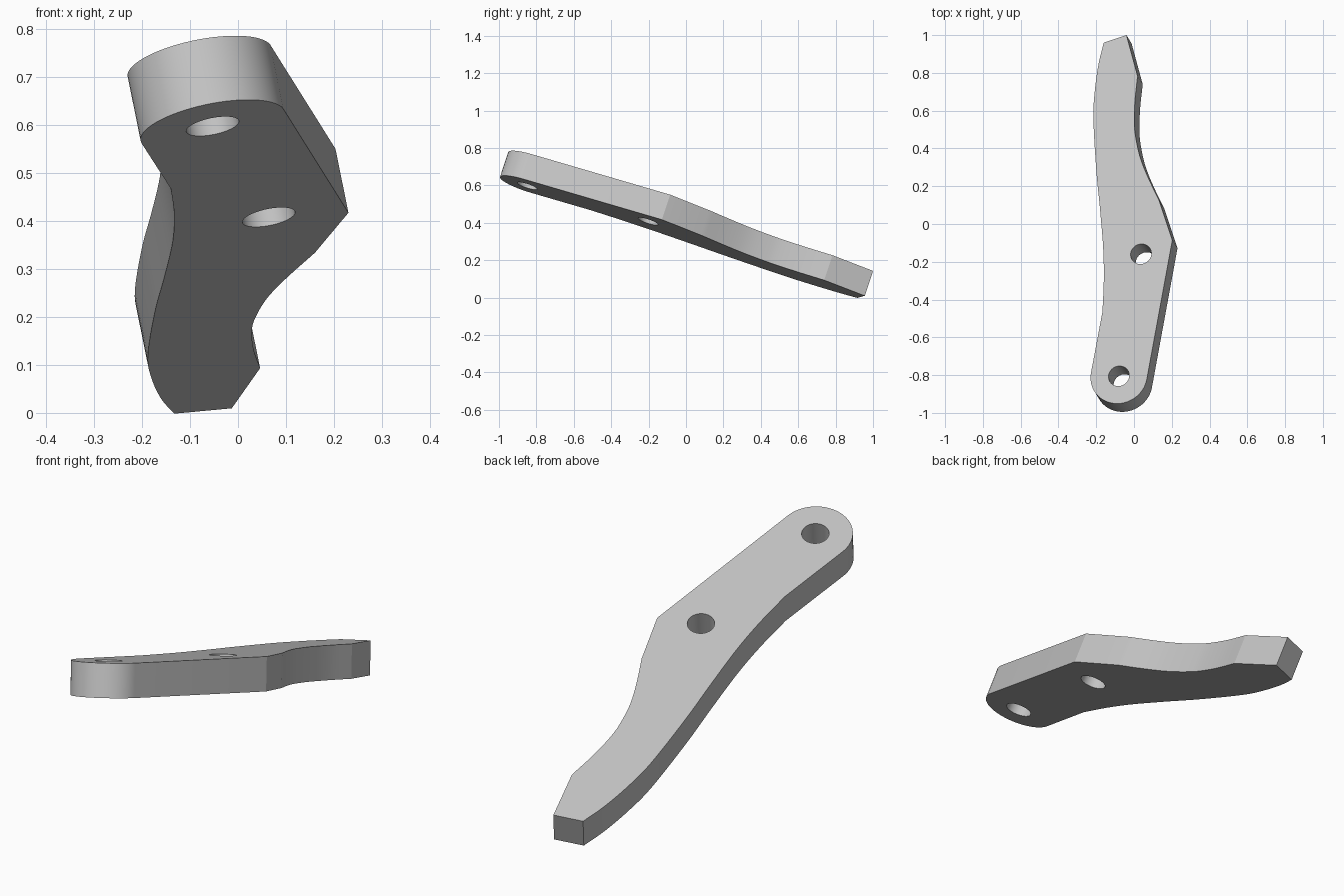
import bpy, bmesh, math
from mathutils import Vector

cube = bpy.data.objects.get("Cube")
if cube:
    bpy.data.objects.remove(cube, do_unlink=True)

# Tilted plane of the plate's upper face: z = HEIGHT + SX * x + SY * y
HEIGHT, SX, SY = 0.481, 0.203, -0.33
THICKNESS = 0.143
normal = Vector((-SX, -SY, 1)).normalized()
tilt = Vector((0, 0, 1)).rotation_difference(normal)
origin = Vector((0, 0, HEIGHT))


def flat(x, y):
    """Plan position to the plate's own flat coordinates."""
    p = tilt.inverted() @ Vector((x, y, SX * x + SY * y))
    return Vector((p.x, p.y, 0))


def smooth_path(points, steps=6):
    """Spline through the points, both ends included."""
    p = [2 * points[0] - points[1]] + points + [2 * points[-1] - points[-2]]
    out = []
    for a, b, c, d in zip(p, p[1:], p[2:], p[3:]):
        for i in range(steps):
            t = i / steps
            out.append(0.5 * (2 * b + (c - a) * t + (2 * a - 5 * b + 4 * c - d) * t**2
                              + (3 * b - a - 3 * c + d) * t**3))
    return out + [points[-1]]


def arc(centre, radius, start, end, steps):
    angles = [math.radians(start + (end - start) * i / steps) for i in range(steps + 1)]
    return [centre + radius * Vector((math.cos(a), math.sin(a), 0)) for a in angles]


# Outline: concave right edge, round front end, long left edge, blunt tip
right_edge = [flat(*p) for p in ((0.019, 0.783), (0.005, 0.65), (0.002, 0.53), (0.01, 0.453),
                                 (0.033, 0.352), (0.073, 0.25), (0.133, 0.125))]
left_edge = [flat(*p) for p in ((-0.167, -0.465), (-0.16, -0.3), (-0.163, -0.13), (-0.18, 0.08),
                                (-0.2, 0.29), (-0.215, 0.56), (-0.207, 0.71),
                                (-0.187, 0.85), (-0.16, 0.96))]
front_hole, middle_hole = flat(-0.08, -0.805), flat(0.037, -0.159)
outline = ([flat(-0.04, 1.0)] + smooth_path(right_edge) + [flat(0.203, -0.085)]
           + arc(front_hole, 0.153, -10, -190, 32) + smooth_path(left_edge))
loops = [outline] + [arc(c, 0.056, 0, 360, 40)[:-1] for c in (front_hole, middle_hole)]

# Fill the outline around the holes and thicken it downwards
bm = bmesh.new()
edges = []
for loop in loops:
    verts = [bm.verts.new(p) for p in loop]
    edges += [bm.edges.new((v, verts[i - 1])) for i, v in enumerate(verts)]
bmesh.ops.triangle_fill(bm, use_beauty=True, edges=edges, normal=(0, 0, 1))
result = bmesh.ops.extrude_face_region(bm, geom=bm.faces[:], use_keep_orig=True)
moved = [g for g in result["geom"] if isinstance(g, bmesh.types.BMVert)]
bmesh.ops.translate(bm, verts=moved, vec=(0, 0, -THICKNESS))
bmesh.ops.recalc_face_normals(bm, faces=bm.faces[:])
mesh = bpy.data.meshes.new("lever_plate")
bm.to_mesh(mesh)
bm.free()

plate = bpy.data.objects.new("lever_plate", mesh)
bpy.context.collection.objects.link(plate)
plate.rotation_mode = 'QUATERNION'
plate.rotation_quaternion = tilt
plate.location = origin

# Plain grey metal
grey = bpy.data.materials.new("light_grey")
grey.use_nodes = True
grey.diffuse_color = (0.55, 0.55, 0.55, 1)
grey.node_tree.nodes["Principled BSDF"].inputs["Base Color"].default_value = grey.diffuse_color
mesh.materials.append(grey)

bpy.ops.object.select_all(action='DESELECT')
plate.select_set(True)
bpy.context.view_layer.objects.active = plate
bpy.ops.object.shade_smooth_by_angle(angle=math.radians(15))
